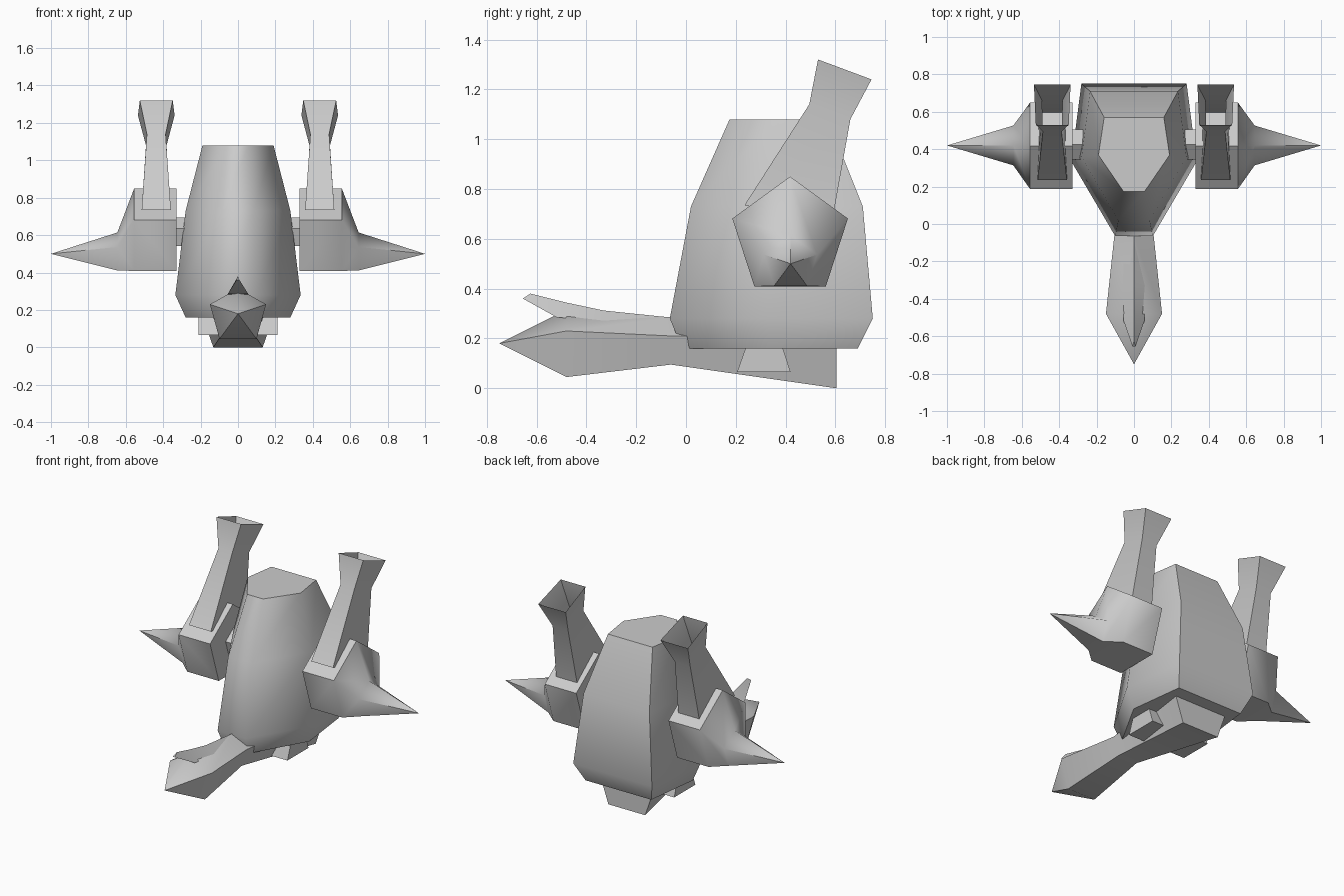
import bpy, bmesh
from math import sin, cos, tau, radians

if "Cube" in bpy.data.objects:
    bpy.data.objects.remove(bpy.data.objects["Cube"])


def loft(name, rings, cap_start=True, cap_end=True, mirror=False):
    """Skin equal-length rings of points; a one-point ring makes a spike."""
    bm = bmesh.new()
    loops = [[bm.verts.new(p) for p in r] for r in rings]
    for a, b in zip(loops, loops[1:]):
        n = len(a)
        for i in range(n):
            j = (i + 1) % n
            if len(b) == 1:
                bm.faces.new((a[i], a[j], b[0]))
            else:
                bm.faces.new((a[i], a[j], b[j], b[i]))
    if cap_start:
        bm.faces.new(loops[0])
    if cap_end and len(loops[-1]) > 2:
        bm.faces.new(loops[-1])
    bmesh.ops.recalc_face_normals(bm, faces=bm.faces)
    me = bpy.data.meshes.new(name)
    bm.to_mesh(me)
    bm.free()
    ob = bpy.data.objects.new(name, me)
    bpy.context.collection.objects.link(ob)
    if mirror:
        ob.modifiers.new("Mirror", 'MIRROR').use_mirror_merge = False
    bpy.ops.object.select_all(action='DESELECT')
    ob.select_set(True)
    bpy.context.view_layer.objects.active = ob
    bpy.ops.object.shade_smooth_by_angle(angle=radians(60))
    return ob


def body_ring(z, w, front, back):
    """Six-sided section: narrow front, widest in the middle, broad back."""
    mid = front + 0.49 * (back - front)
    half = [(0.3 * w, front), (w, mid), (0.84 * w, back)]
    return [(x, y, z) for x, y in half] + [(-x, y, z) for x, y in reversed(half)]


def neck_ring(y, w, low, side, top):
    """Five-sided section with its point upwards."""
    return [(0, y, top), (w, y, side), (0.66 * w, y, low),
            (-0.66 * w, y, low), (-w, y, side)]


def pentagon_x(x, y, z, r):
    return [(x, y + r * sin(tau * i / 5), z + r * cos(tau * i / 5)) for i in range(5)]


# Main hull
loft("body", [body_ring(0.16, 0.28, -0.015, 0.69),
              body_ring(0.28, 0.335, -0.065, 0.75),
              body_ring(0.73, 0.28, 0.02, 0.71),
              body_ring(1.08, 0.19, 0.175, 0.57)])

# Long neck running under the hull and ending in a pointed snout
loft("neck_and_snout", [neck_ring(0.605, 0.2, 0.0, 0.2, 0.33),
                        neck_ring(-0.06, 0.105, 0.095, 0.21, 0.285),
                        neck_ring(-0.48, 0.15, 0.045, 0.23, 0.315),
                        [(0, -0.75, 0.18)]])

# Slim crest along the snout
loft("crest", [[(0, -0.07, 0.285), (0.05, -0.07, 0.24), (-0.05, -0.07, 0.24)],
               [(0, -0.33, 0.312), (0.06, -0.33, 0.27), (-0.06, -0.33, 0.27)],
               [(0, -0.485, 0.345), (0.055, -0.52, 0.285), (-0.055, -0.52, 0.285)],
               [(0, -0.625, 0.38), (0.008, -0.655, 0.36), (-0.008, -0.655, 0.36)]])

# Cross block under the hull
block = [(0.205, 0.065), (0.42, 0.065), (0.37, 0.22), (0.26, 0.22)]
loft("belly_block", [[(x, y, z) for y, z in block] for x in (-0.21, 0.21)])

# Axle joining both shoulders through the hull
loft("shoulder_axle", [pentagon_x(x, 0.425, 0.61, 0.085) for x in (-0.4, 0.4)])

# Five-sided shoulders with outward spikes
loft("shoulder", [pentagon_x(0.33, 0.418, 0.606, 0.244),
                  pentagon_x(0.555, 0.418, 0.606, 0.244),
                  pentagon_x(0.645, 0.42, 0.502, 0.112),
                  [(1.0, 0.42, 0.5)]], mirror=True)


# Open four-sided arms leaning back, flared at the top
def arm_ring(w_front, front, w_back, back):
    c = 0.437
    return [(c - w_front, *front), (c + w_front, *front),
            (c + w_back, *back), (c - w_back, *back)]


loft("arm", [arm_ring(0.078, (0.235, 0.735), 0.078, (0.585, 0.66)),
             arm_ring(0.05, (0.495, 1.14), 0.055, (0.66, 1.08)),
             arm_ring(0.088, (0.53, 1.32), 0.098, (0.745, 1.24))],
     cap_start=False, cap_end=False, mirror=True)
